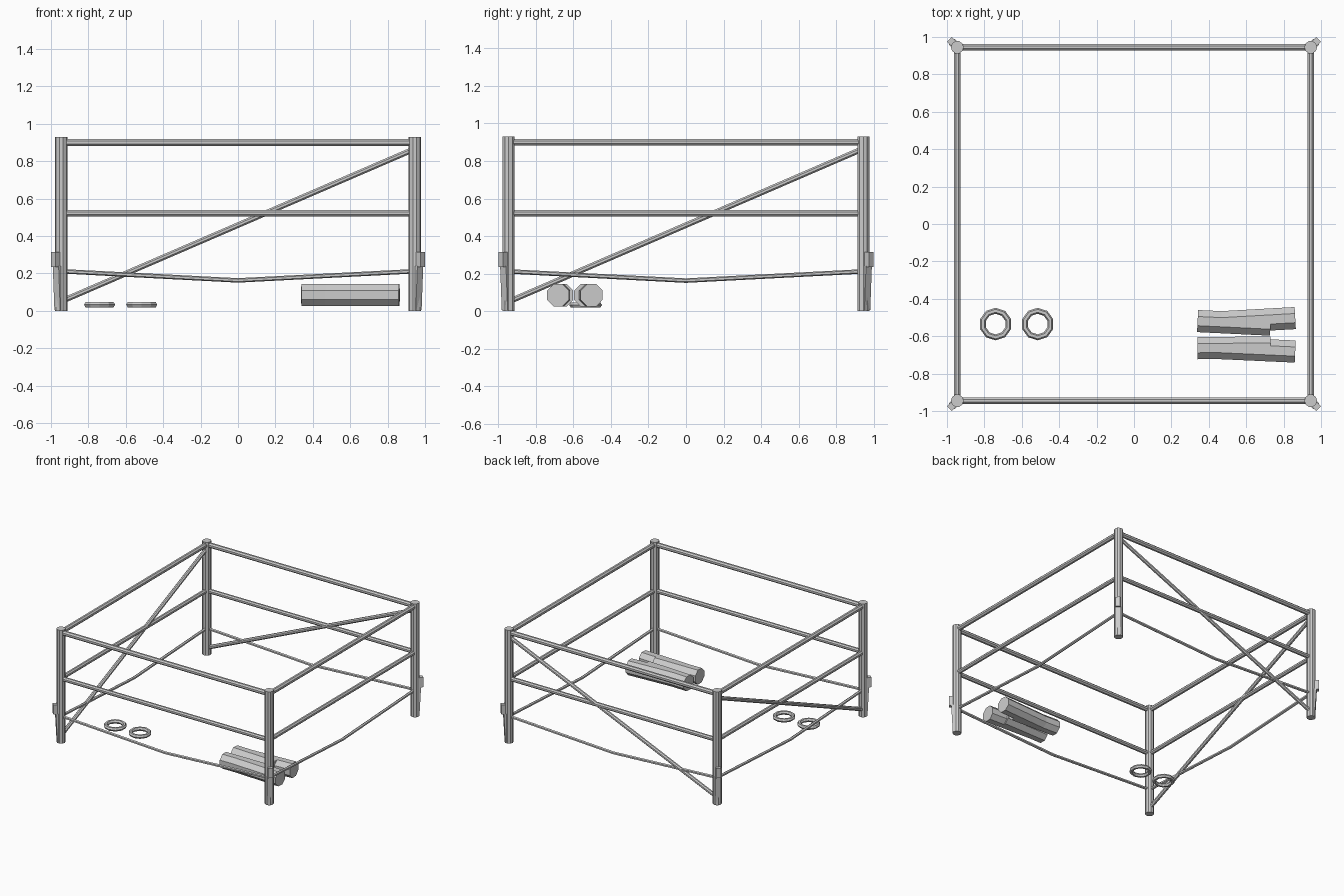
import bpy, bmesh, math
from mathutils import Vector

if "Cube" in bpy.data.objects:
    bpy.data.objects.remove(bpy.data.objects["Cube"])

C = 0.945  # corner post offset


def finish(name, bm):
    bmesh.ops.recalc_face_normals(bm, faces=bm.faces)
    me = bpy.data.meshes.new(name)
    bm.to_mesh(me)
    bm.free()
    ob = bpy.data.objects.new(name, me)
    bpy.context.collection.objects.link(ob)
    return ob


def rod(name, points, r, sides=8):
    """Closed low-poly tube through the given points."""
    bm = bmesh.new()
    pts = [Vector(p) for p in points]
    axis = (pts[-1] - pts[0]).normalized()
    ref = Vector((1, 0, 0)) if abs(axis.z) > 0.9 else Vector((0, 0, 1))
    u = ref.cross(axis).normalized()
    v = axis.cross(u)
    rings = []
    for p in pts:
        rings.append([bm.verts.new(p + r * (math.cos(a) * u + math.sin(a) * v))
                      for a in (math.tau * (i + 0.5) / sides for i in range(sides))])
    for a, b in zip(rings, rings[1:]):
        for i in range(sides):
            j = (i + 1) % sides
            bm.faces.new((a[i], a[j], b[j], b[i]))
    bm.faces.new(rings[0])
    bm.faces.new(rings[-1])
    return finish(name, bm)


def radial_block(name, sx, sy, inner, out_low, out_high, width, z0, z1):
    """Block pointing diagonally outward from a post, optionally tapered."""
    bm = bmesh.new()
    d = Vector((sx, sy, 0)).normalized()
    t = Vector((-d.y, d.x, 0))
    o = Vector((sx * C, sy * C, 0))
    loops = []
    for z, out in ((z0, out_low), (z1, out_high)):
        loops.append([bm.verts.new(o + d * a + t * b + Vector((0, 0, z)))
                      for a, b in ((inner, -width / 2), (out, -width / 2),
                                   (out, width / 2), (inner, width / 2))])
    for i in range(4):
        j = (i + 1) % 4
        bm.faces.new((loops[0][i], loops[0][j], loops[1][j], loops[1][i]))
    for lp in loops:
        bm.faces.new(lp)
    return finish(name, bm)


def torus(name, loc, R, r, n=10, m=6):
    bm = bmesh.new()
    grid = []
    for i in range(n):
        a = math.tau * (i + 0.5) / n
        grid.append([bm.verts.new((loc[0] + (R + r * math.cos(b)) * math.cos(a),
                                   loc[1] + (R + r * math.cos(b)) * math.sin(a),
                                   loc[2] + r * math.sin(b)))
                     for b in (math.tau * k / m for k in range(m))])
    for i in range(n):
        for k in range(m):
            g, h, l = grid[i], grid[(i + 1) % n], (k + 1) % m
            bm.faces.new((g[k], h[k], h[l], g[l]))
    return finish(name, bm)


# corner posts with their tapered braces and lugs
for sx in (-1, 1):
    for sy in (-1, 1):
        rod("corner_post", [(sx * C, sy * C, 0), (sx * C, sy * C, 0.93)], 0.034, 10)
        radial_block("post_brace", sx, sy, 0.0, 0.030, 0.042, 0.044, 0.005, 0.24)
        radial_block("post_lug", sx, sy, 0.02, 0.06, 0.06, 0.036, 0.235, 0.315)

# rails and sagging ropes on all four sides
corners = [(-C, -C), (C, -C), (C, C), (-C, C)]
for i, a in enumerate(corners):
    b = corners[(i + 1) % 4]
    mid = ((a[0] + b[0]) / 2, (a[1] + b[1]) / 2)
    rod("top_rail", [(*a, 0.9), (*b, 0.9)], 0.02)
    rod("middle_rail", [(*a, 0.522), (*b, 0.522)], 0.018)
    rod("sagging_rope", [(*a, 0.212), (*mid, 0.163), (*b, 0.212)], 0.012, 6)

# diagonal braces on the left and back sides
rod("left_diagonal", [(-C, -0.935, 0.055), (-C, 0.935, 0.862)], 0.016)
rod("back_diagonal", [(-0.935, C, 0.055), (0.935, C, 0.862)], 0.016)

# rings on the floor
for x in (-0.74, -0.515):
    torus("ring", (x, -0.535, 0.033), 0.071, 0.016)

# stack of short logs
for x0, y0, x1, y1 in ((0.34, -0.519, 0.73, -0.538), (0.47, -0.525, 0.862, -0.503),
                       (0.34, -0.664, 0.73, -0.66), (0.47, -0.664, 0.862, -0.682)):
    rod("log", [(x0, y0, 0.085), (x1, y1, 0.085)], 0.064)
